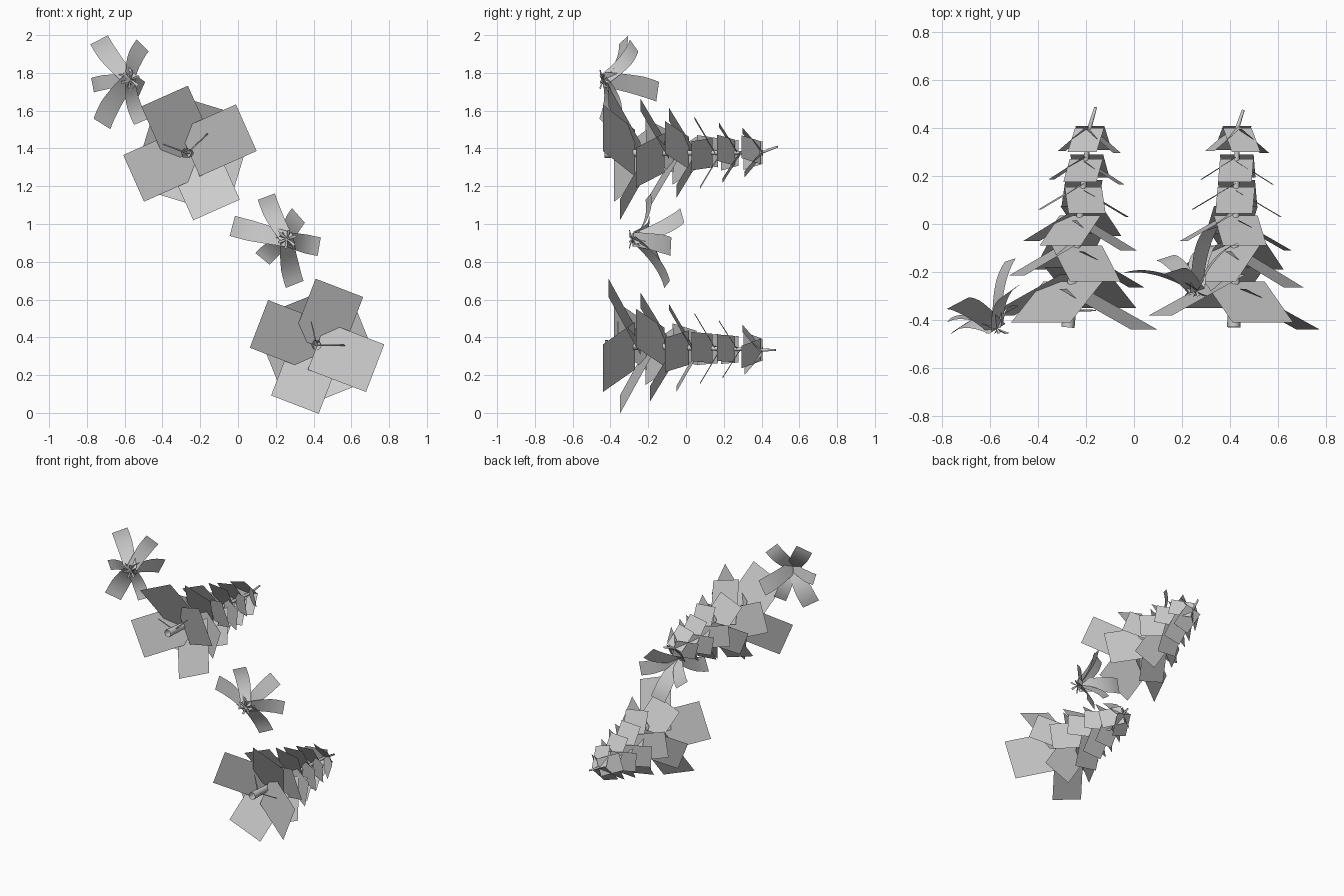
import bpy, bmesh
from math import radians, cos, sin
from mathutils import Vector

if "Cube" in bpy.data.objects:
    bpy.data.objects.remove(bpy.data.objects["Cube"])


def finish(bm, name, smooth=False):
    me = bpy.data.meshes.new(name)
    bm.to_mesh(me)
    bm.free()
    ob = bpy.data.objects.new(name, me)
    bpy.context.collection.objects.link(ob)
    for p in me.polygons:
        p.use_smooth = smooth
    return ob


def tube(bm, pts, radii, sides):
    """Tapered stem swept through a few points."""
    rings = []
    for i, p in enumerate(pts):
        d = (pts[min(i + 1, len(pts) - 1)] - pts[max(i - 1, 0)]).normalized()
        u = d.cross(Vector((0.1, 0.2, 1))).normalized()
        v = d.cross(u)
        rings.append([bm.verts.new(p + radii[i] * (u * cos(6.28319 * k / sides) + v * sin(6.28319 * k / sides)))
                      for k in range(sides)])
    for a, b in zip(rings, rings[1:]):
        for k in range(sides):
            j = (k + 1) % sides
            bm.faces.new((a[k], a[j], b[j], b[k]))
    bm.faces.new(rings[-1])


# tier: outer-edge y, reach, drop towards the tip, card width
TIERS = [(-0.44, 0.33, 0.17, 0.27), (-0.265, 0.265, 0.15, 0.22), (-0.11, 0.22, 0.125, 0.185),
         (0.03, 0.185, 0.11, 0.155), (0.165, 0.15, 0.095, 0.14), (0.295, 0.12, 0.1, 0.125)]


def conifer(name, base, bend, tip, turns, twigs):
    base, bend, tip = Vector(base), Vector(bend), Vector(tip)

    def axis(y):
        return base.lerp(bend, (y - base.y) / (bend.y - base.y))

    # trunk and bare twigs
    bm = bmesh.new()
    tube(bm, [base, base.lerp(bend, 0.5), bend, tip], [0.028, 0.016, 0.009, 0.006], 6)
    for y, ang, length in twigs:
        a = radians(ang)
        p = axis(y)
        tube(bm, [p, p + Vector((cos(a) * length, 0.0, sin(a) * length))], [0.005, 0.003], 4)
    finish(bm, name + "_trunk", True)
    # tiers of four flat drooping foliage cards, each tier turned
    bm = bmesh.new()
    for t, (y, reach, drop, width) in enumerate(TIERS):
        for k in range(4):
            a = radians(turns[t] + 90 * k)
            out, side = Vector((cos(a), 0, sin(a))), Vector((-sin(a), 0, cos(a)))
            yo = y + 0.03 * k * (1 - 0.17 * t)
            inner = axis(yo + drop)
            outer = inner + out * reach
            outer.y = yo
            h = side * width / 2
            bm.faces.new([bm.verts.new(v) for v in (inner - h, outer - h, outer + h, inner + h)])
    finish(bm, name + "_foliage")


conifer("upper_tree", (-0.275, -0.43, 1.375), (-0.185, 0.40, 1.378), (-0.16, 0.485, 1.41),
        (24, -17, 22, -5, 10, 15), [(-0.36, 160, 0.14), (-0.36, 44, 0.15)])
conifer("lower_tree", (0.415, -0.43, 0.36), (0.43, 0.40, 0.333), (0.455, 0.475, 0.333),
        (-21, 22, -10, 3, 3, -18), [(-0.36, 0, 0.15), (-0.36, 103, 0.13)])


def blade(bm, root, tip, w0, w1, arch, up, n=8):
    """Arching leaf strip that rises along the plant axis and then bends outward."""
    side = up.cross(tip - root).normalized()
    ctrl = root.lerp(tip, 0.5) + up * arch
    prev = None
    for i in range(n + 1):
        t = i / n
        p = root * (1 - t) ** 2 + ctrl * 2 * t * (1 - t) + tip * t * t
        h = side * (w0 + (w1 - w0) * min(1, t * 1.6)) / 2
        row = [bm.verts.new(p - h), bm.verts.new(p + h)]
        if prev:
            bm.faces.new((prev[0], row[0], row[1], prev[1]))
        prev = row


def rosette(name, centre, up, tips):
    c, up = Vector(centre), Vector(up).normalized()
    bm = bmesh.new()
    for x, y, z, w in tips:
        blade(bm, c, Vector((x, y, z)), 0.75 * w, w, 0.065, up)
    finish(bm, name + "_leaves", True)
    # small star of young shoots in the middle
    bm = bmesh.new()
    for k in range(6):
        a = radians(20 + 60 * k)
        blade(bm, c, c + Vector((cos(a) * 0.05, -0.02, sin(a) * 0.05)), 0.006, 0.014, -0.005, up, 3)
    finish(bm, name + "_shoots", True)


rosette("upper_plant", (-0.57, -0.435, 1.765), (-0.5, 0.85, 0.1),
        [(-0.735, -0.33, 1.975, 0.115), (-0.505, -0.275, 1.945, 0.10), (-0.77, -0.40, 1.735, 0.08),
         (-0.72, -0.43, 1.53, 0.12), (-0.515, -0.36, 1.54, 0.085), (-0.515, -0.15, 1.70, 0.115)])
rosette("lower_plant", (0.26, -0.28, 0.92), (-0.3, 0.95, 0.0),
        [(-0.03, -0.20, 0.99, 0.11), (0.15, -0.20, 1.145, 0.10), (0.32, -0.02, 1.045, 0.105),
         (0.43, -0.08, 0.88, 0.10), (0.30, -0.10, 0.68, 0.105), (0.13, -0.14, 0.815, 0.10)])
